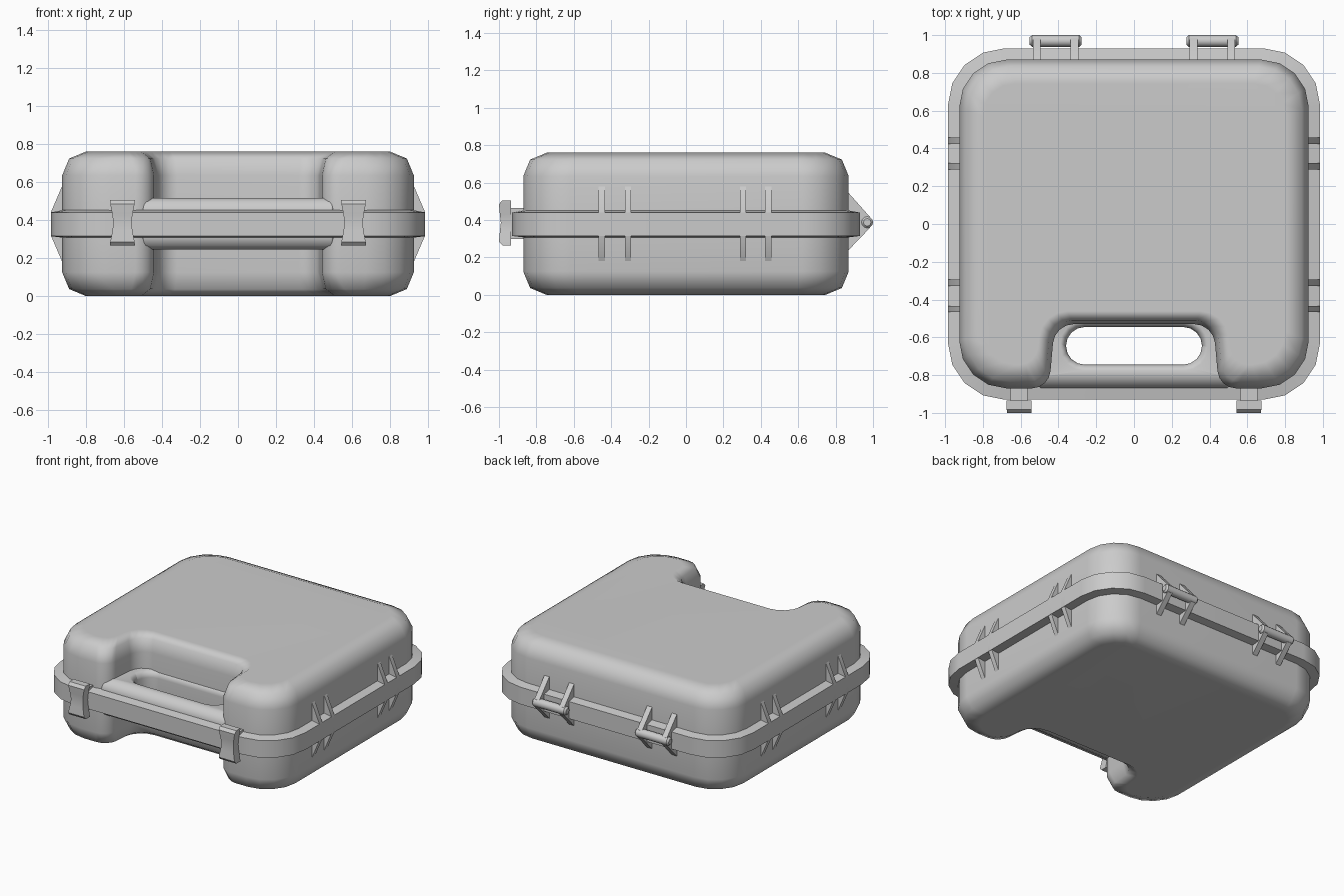
import bpy, bmesh, math
from mathutils import Vector

if "Cube" in bpy.data.objects:
    bpy.data.objects.remove(bpy.data.objects["Cube"])

MID = 0.38            # height of the parting plane
W, D = 0.925, 0.87    # half width and half depth of the shells


def loft(name, rings, caps=True, angle=30):
    """Skin a list of equal-length 3D rings; cap the ends or close into a loop."""
    bm = bmesh.new()
    vs = [[bm.verts.new(p) for p in ring] for ring in rings]
    n = len(vs[0])
    pairs = list(zip(vs, vs[1:])) + ([] if caps else [(vs[-1], vs[0])])
    for a, b in pairs:
        for i in range(n):
            j = (i + 1) % n
            bm.faces.new((a[i], a[j], b[j], b[i]))
    if caps:
        bm.faces.new(vs[0])
        bm.faces.new(vs[-1])
    bmesh.ops.recalc_face_normals(bm, faces=bm.faces)
    for f in bm.faces:
        f.smooth = True
    for e in bm.edges:
        e.smooth = e.calc_face_angle(0) < math.radians(angle)
    mesh = bpy.data.meshes.new(name)
    bm.to_mesh(mesh)
    bm.free()
    ob = bpy.data.objects.new(name, mesh)
    bpy.context.collection.objects.link(ob)
    return ob


def soften(ob):
    mod = ob.modifiers.new("weighted_normals", 'WEIGHTED_NORMAL')
    mod.keep_sharp = True


def outline(corners, z, seg=4):
    """Closed ring with every (x, y, radius) corner rounded."""
    pts = []
    for i, (x, y, r) in enumerate(corners):
        c = Vector((x, y, z))
        px, py, _ = corners[i - 1]
        nx, ny, _ = corners[(i + 1) % len(corners)]
        u = (Vector((px, py, z)) - c).normalized()
        v = (Vector((nx, ny, z)) - c).normalized()
        for k in range(seg + 1):
            t = math.pi / 2 * k / seg
            pts.append(c + r * (u * (1 - math.sin(t)) + v * (1 - math.cos(t))))
    return pts


def rect(x, y0, y1, r, z):
    return outline([(x, y0, r), (x, y1, r), (-x, y1, r), (-x, y0, r)], z)


def shell_ring(d, z):
    """Case plan with the handle notch, inset by d (less around the notch)."""
    w, dp, e = W - d, D - d, d * 0.55
    r, rf, rb = 0.25 - d * 0.6, 0.09, 0.1 + e * 0.5
    return outline([(w, -dp, r), (w, dp, r), (-w, dp, r), (-w, -dp, r),
                    (-0.45 - e, -dp, rf), (-0.42 - e, -0.53 + e, rb),
                    (0.42 + e, -0.53 + e, rb), (0.45 + e, -dp, rf)], z)


# Upper and lower shells with rounded-over edges
B = 0.125
for name, s in (("upper_shell", 1), ("lower_shell", -1)):
    rings = [shell_ring(0, MID)]
    for k in range(3):
        t = math.pi / 4 * k
        rings.append(shell_ring(B * (1 - math.cos(t)),
                                MID + s * (0.38 - B + B * math.sin(t))))
    soften(loft(name, rings, angle=65))

# Handle slab with the grip hole
prof = [(0.50, -0.87, -0.46, 0.01, 0.07), (0.50, -0.85, -0.46, 0.01, 0.115),
        (0.50, -0.81, -0.46, 0.01, 0.135), (0.39, -0.775, -0.515, 0.12, 0.135),
        (0.37, -0.753, -0.537, 0.108, 0.12), (0.36, -0.745, -0.545, 0.10, 0.09)]
rings = [rect(x, a, b, r, MID + h) for x, a, b, r, h in prof]
rings += [rect(x, a, b, r, MID - h) for x, a, b, r, h in reversed(prof)]
soften(loft("handle", rings, caps=False, angle=65))

# Flange running round the parting line
soften(loft("rim", [rect(W - 0.02, -D + 0.02, D - 0.02, 0.23, 0.305),
                    rect(0.985, -0.93, 0.93, 0.30, 0.315),
                    rect(0.985, -0.93, 0.93, 0.30, 0.44),
                    rect(W - 0.02, -D + 0.02, D - 0.02, 0.23, 0.455)],
            caps=False))

# Stiffening ribs on both sides
rib = [(0.91, 0.58), (0.925, 0.58), (0.985, 0.44),
       (0.985, 0.32), (0.925, 0.18), (0.91, 0.18)]
for s in (1, -1):
    for y in (-0.45, -0.31, 0.305, 0.44):
        loft("side_rib", [[(s * x, y + o, z) for x, z in rib]
                          for o in (-0.017, 0.017)])

# Rear hinges: two gusset arms and a barrel
arm = [(0.85, 0.56), (0.865, 0.55), (0.985, 0.415),
       (0.985, 0.36), (0.865, 0.235), (0.85, 0.225)]
for cx in (-0.415, 0.415):
    for o in (-0.1, 0.1):
        loft("hinge_arm", [[(cx + o + e, y, z) for y, z in arm]
                           for e in (-0.02, 0.02)])
    rings = []
    for x, r in ((-0.137, 0.02), (-0.125, 0.031), (0.125, 0.031), (0.137, 0.02)):
        rings.append([(cx + x, 0.969 + r * math.cos(k * math.pi / 6),
                       0.388 + r * math.sin(k * math.pi / 6)) for k in range(12)])
    loft("hinge_barrel", rings, angle=40)

# Front latches: waisted tab plus the neck reaching over the rim
tab = [(0.265, 0.066, -0.982), (0.285, 0.064, -1.0), (0.34, 0.053, -0.995),
       (0.385, 0.048, -0.99), (0.43, 0.053, -0.995), (0.485, 0.064, -1.0),
       (0.505, 0.066, -0.982)]
for cx in (-0.608, 0.608):
    loft("latch_tab", [[(cx - w, y, z), (cx + w, y, z),
                        (cx + w, -0.935, z), (cx - w, -0.935, z)]
                       for z, w, y in tab])
    loft("latch_neck", [[(cx - 0.045, -0.94, z), (cx + 0.045, -0.94, z),
                         (cx + 0.045, -0.86, z), (cx - 0.045, -0.86, z)]
                        for z in (0.30, 0.465)])
